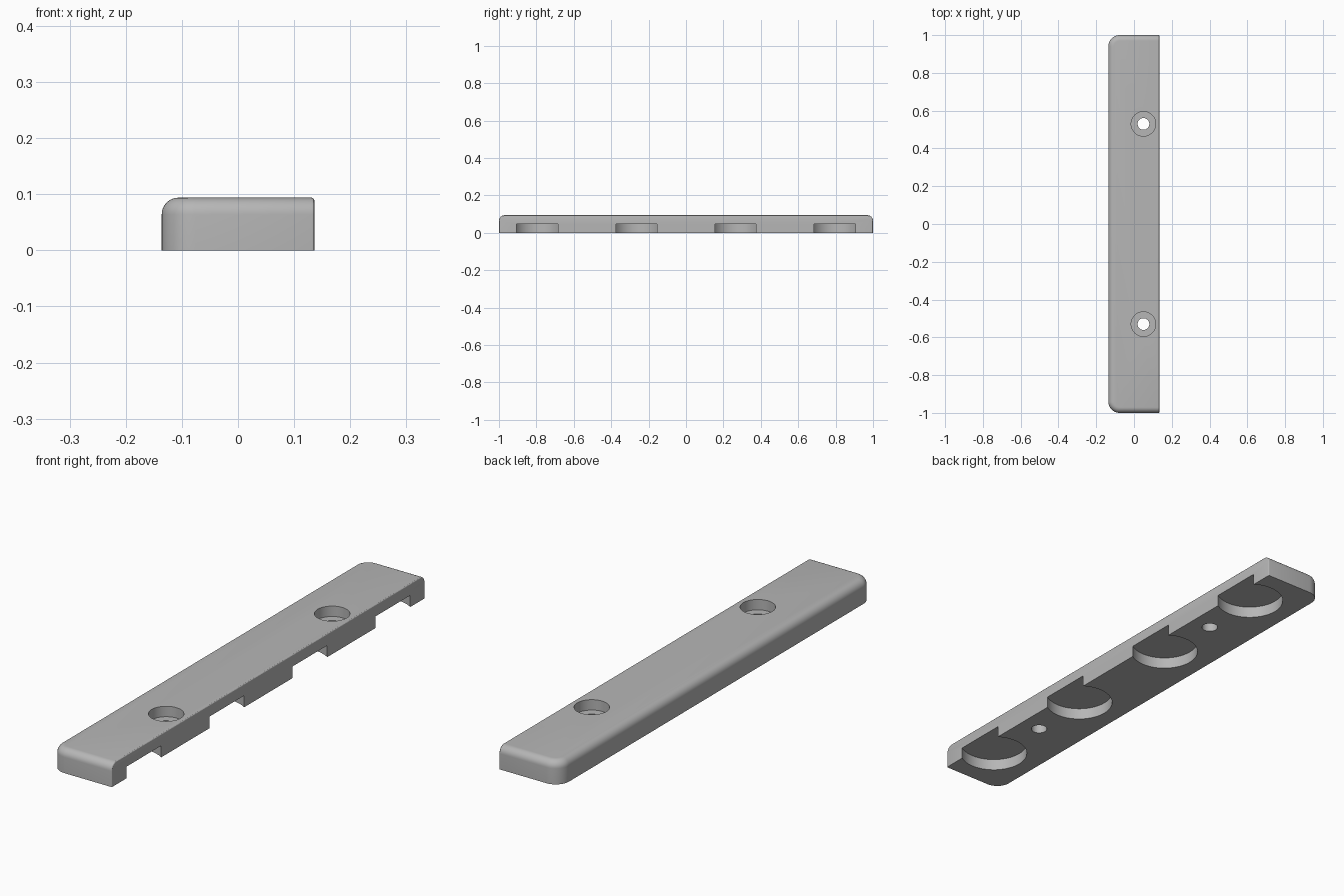
import bpy
import bmesh

default = bpy.data.objects.get("Cube")
if default:
    bpy.data.objects.remove(default, do_unlink=True)

HALF_W, HALF_L, HEIGHT = 0.136, 1.0, 0.094
POCKET_X, POCKET_R, POCKET_TOP = 0.064, 0.132, 0.047
SCREW_X, SCREW_Y = 0.05, 0.53

grey = bpy.data.materials.new("plain grey")
grey.use_nodes = True
grey.diffuse_color = (0.47, 0.47, 0.47, 1)
grey.node_tree.nodes["Principled BSDF"].inputs["Base Color"].default_value = grey.diffuse_color


def add_object(name, bm):
    bmesh.ops.recalc_face_normals(bm, faces=bm.faces[:])
    mesh = bpy.data.meshes.new(name)
    bm.to_mesh(mesh)
    bm.free()
    mesh.materials.append(grey)
    obj = bpy.data.objects.new(name, mesh)
    bpy.context.collection.objects.link(obj)
    return obj


def round_edges(bm, radius, segments, rule):
    edges = [e for e in bm.edges if rule([v.co for v in e.verts])]
    bmesh.ops.bevel(bm, geom=edges, offset=radius, segments=segments,
                    profile=0.5, affect='EDGES', clamp_overlap=True)


def at(points, axis, value):
    return all(abs(p[axis] - value) < 1e-4 for p in points)


# Bar: block with rounded outer corners, soft top rim and a crisp inner side
bm = bmesh.new()
bmesh.ops.create_cube(bm, size=1)
for v in bm.verts:
    v.co = (v.co.x * 2 * HALF_W, v.co.y * 2 * HALF_L, (v.co.z + 0.5) * HEIGHT)
round_edges(bm, 0.06, 12, lambda p: at(p, 0, -HALF_W) and abs(p[0].z - p[1].z) > 0.01)
round_edges(bm, 0.03, 8, lambda p: at(p, 2, HEIGHT) and not at(p, 0, HALF_W))
round_edges(bm, 0.005, 3, lambda p: at(p, 0, HALF_W) and not at(p, 2, 0))
bar = add_object("bar", bm)


def cut_cylinder(name, x, y, radius, bottom, top):
    bm = bmesh.new()
    bmesh.ops.create_cone(bm, cap_ends=True, segments=64, radius1=radius,
                          radius2=radius, depth=top - bottom)
    bmesh.ops.translate(bm, verts=bm.verts[:], vec=(x, y, (bottom + top) / 2))
    cutter = add_object(name, bm)
    cutter.hide_render = True
    mod = bar.modifiers.new(name, 'BOOLEAN')
    mod.operation = 'DIFFERENCE'
    mod.solver = 'EXACT'
    mod.object = cutter
    bpy.ops.object.modifier_apply(modifier=mod.name)
    bpy.data.objects.remove(cutter, do_unlink=True)


bpy.context.view_layer.objects.active = bar
bar.select_set(True)

# Round pockets underneath, breaking through the inner side
for i in range(4):
    cut_cylinder("pocket_cutter", POCKET_X, (i - 1.5) * SCREW_Y, POCKET_R, -0.05, POCKET_TOP)

# Counterbored screw holes
for side in (-1, 1):
    cut_cylinder("counterbore_cutter", SCREW_X, side * SCREW_Y, 0.065, HEIGHT - 0.042, 0.2)
    cut_cylinder("screw_hole_cutter", SCREW_X, side * SCREW_Y, 0.031, -0.1, 0.2)

bpy.ops.object.shade_smooth_by_angle(angle=0.5)
